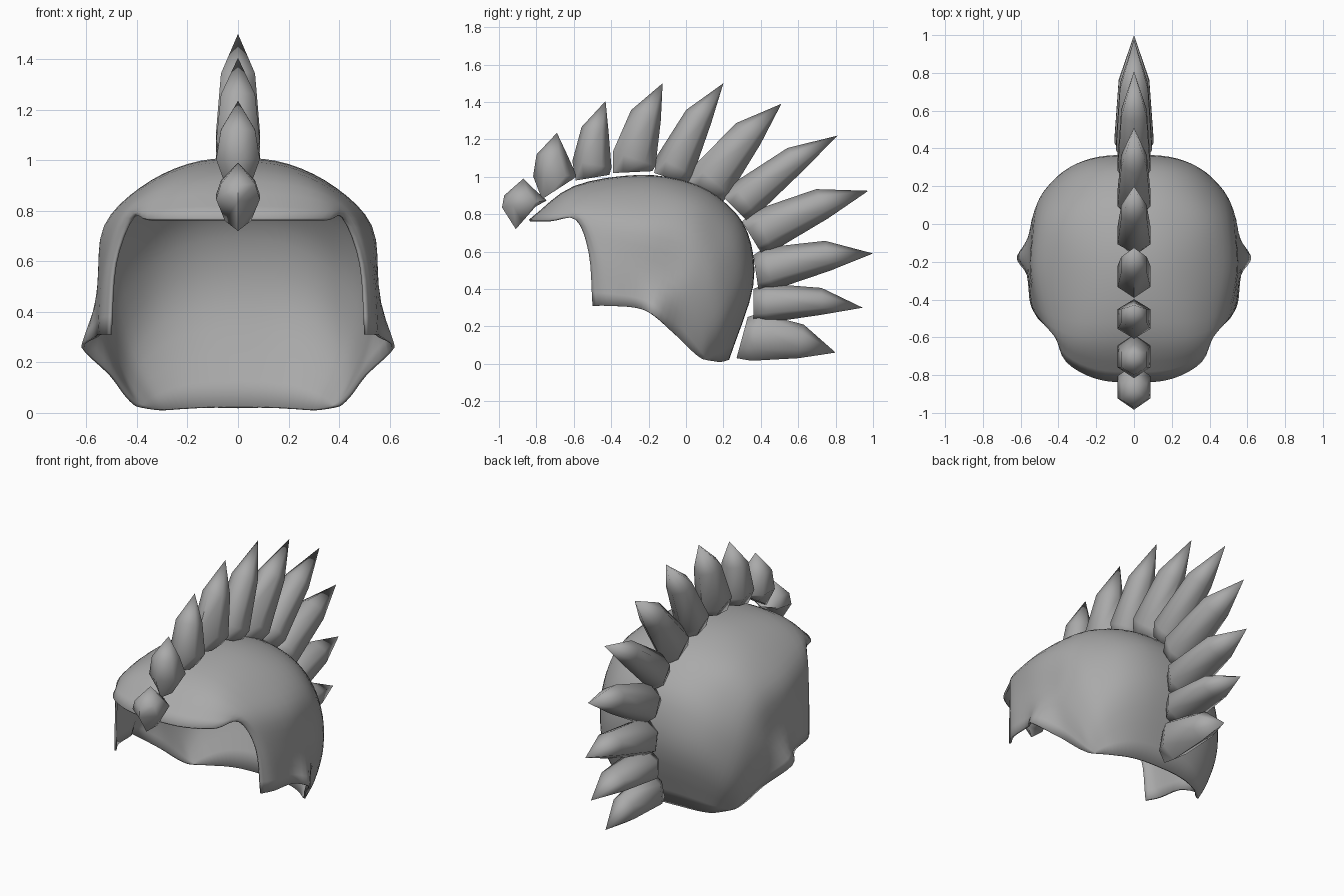
import bpy, bmesh, math
from mathutils import Vector

if "Cube" in bpy.data.objects:
    bpy.data.objects.remove(bpy.data.objects["Cube"])

grey = bpy.data.materials.new("plain_grey")
grey.diffuse_color = (0.4, 0.4, 0.4, 1)
grey.use_nodes = True
grey.node_tree.nodes["Principled BSDF"].inputs["Base Color"].default_value = grey.diffuse_color


def finish(name, bm, angle):
    mesh = bpy.data.meshes.new(name)
    bm.to_mesh(mesh)
    bm.free()
    obj = bpy.data.objects.new(name, mesh)
    bpy.context.collection.objects.link(obj)
    mesh.materials.append(grey)
    bpy.ops.object.select_all(action='DESELECT')
    bpy.context.view_layer.objects.active = obj
    obj.select_set(True)
    bpy.ops.object.shade_smooth_by_angle(angle=math.radians(angle))
    return obj


def smooth_path(pts, steps):
    """Catmull-Rom curve through the points."""
    p = [2 * pts[0] - pts[1]] + pts + [2 * pts[-1] - pts[-2]]
    out = []
    for i in range(1, len(p) - 2):
        a, b, c, d = p[i - 1:i + 3]
        for k in range(steps):
            t = k / steps
            out.append(0.5 * (2 * b + (c - a) * t + (2 * a - 5 * b + 4 * c - d) * t * t
                              + (3 * b - a - 3 * c + d) * t ** 3))
    return out + [pts[-1]]


# Helmet shell: half ribs from the crest line to the free edge, front to back
RIBS = [
    [(0, -.84, .77), (.2, -.82, .77), (.36, -.73, .77), (.42, -.59, .77), (.49, -.52, .59), (.51, -.5, .31)],
    [(0, -.6, .95), (.2, -.6, .935), (.35, -.58, .88), (.47, -.52, .77), (.53, -.45, .57), (.55, -.42, .31)],
    [(0, -.25, 1.01), (.2, -.25, .985), (.39, -.25, .89), (.53, -.25, .74), (.555, -.26, .52), (.568, -.27, .3)],
    [(0, .02, .97), (.2, .02, .945), (.39, 0, .86), (.52, -.03, .7), (.555, -.1, .45), (.62, -.17, .26)],
    [(0, .2, .87), (.2, .2, .84), (.37, .16, .76), (.5, .1, .6), (.545, 0, .38), (.51, -.05, .15)],
    [(0, .33, .7), (.2, .32, .67), (.36, .27, .58), (.48, .17, .43), (.5, .08, .25), (.45, .03, .07)],
    [(0, .36, .42), (.18, .35, .4), (.32, .3, .34), (.42, .21, .23), (.44, .12, .12), (.41, .08, .03)],
    [(0, .23, .02), (.12, .225, .02), (.22, .21, .015), (.3, .18, .01), (.35, .14, .015), (.38, .11, .02)],
]
rows = []
for rib in RIBS:
    half = [Vector(p) for p in rib]
    mirrored = [Vector((-p.x, p.y, p.z)) for p in half[:0:-1]]
    rows.append(smooth_path(mirrored + half, 4))
columns = [smooth_path(list(col), 4) for col in zip(*rows)]
bm = bmesh.new()
grid = [[bm.verts.new(p) for p in col] for col in columns]
for c0, c1 in zip(grid, grid[1:]):
    for r in range(len(c0) - 1):
        bm.faces.new((c0[r], c1[r], c1[r + 1], c0[r + 1]))
shell = finish("helmet_shell", bm, 50)
wall = shell.modifiers.new("wall", 'SOLIDIFY')
wall.thickness = 0.012
wall.offset = -1

# Crest spikes: base front, base back and tip as (y, z), then half width
SPIKES = [
    ((-.91, .72), (-.77, .88), (-.87, .99), .10),
    ((-.77, .88), (-.6, .99), (-.69, 1.235), .10),
    ((-.59, .98), (-.41, 1.01), (-.43, 1.405), .10),
    ((-.39, 1.02), (-.18, 1.03), (-.125, 1.5), .10),
    ((-.17, 1.02), (.01, .96), (.2, 1.5), .10),
    ((.01, .97), (.2, .87), (.51, 1.39), .10),
    ((.2, .89), (.33, .76), (.81, 1.22), .10),
    ((.3, .76), (.41, .58), (.975, .925), .11),
    ((.36, .58), (.39, .38), (1.0, .59), .12),
    ((.36, .4), (.36, .22), (.945, .3), .12),
    ((.33, .25), (.27, .03), (.8, .06), .10),
]
SIDES = 6
for n, (front, back, tip, width) in enumerate(SPIKES, 1):
    front, back, tip = (Vector((0, *p)) for p in (front, back, tip))
    mid = (front + back) / 2
    axis = tip - mid
    across = axis.normalized().cross(Vector((1, 0, 0)))
    if across.dot(front - back) < 0:
        across = -across
    depth = (front - back).length / 2
    s1 = min(.07 / axis.length, .3)
    # centre, depth vector and half width of each ring
    rings = [(mid, (front - back) / 2, width * .6),
             (mid + axis * s1 + across * .015, across * (depth + .015), width),
             (mid + axis * .62 + across * .03, across * depth * .8, width * .78)]
    bm = bmesh.new()
    loops = []
    for centre, reach, w in rings:
        loops.append([bm.verts.new(centre + reach * math.cos(a) + Vector((w * math.sin(a), 0, 0)))
                      for a in (math.tau * k / SIDES for k in range(SIDES))])
    top = bm.verts.new(tip)
    bm.faces.new(loops[0])
    for k in range(SIDES):
        j = (k + 1) % SIDES
        for lo, hi in zip(loops, loops[1:]):
            bm.faces.new((lo[k], lo[j], hi[j], hi[k]))
        bm.faces.new((loops[-1][k], loops[-1][j], top))
    bmesh.ops.recalc_face_normals(bm, faces=bm.faces)
    finish(f"crest_spike_{n}", bm, 65)
